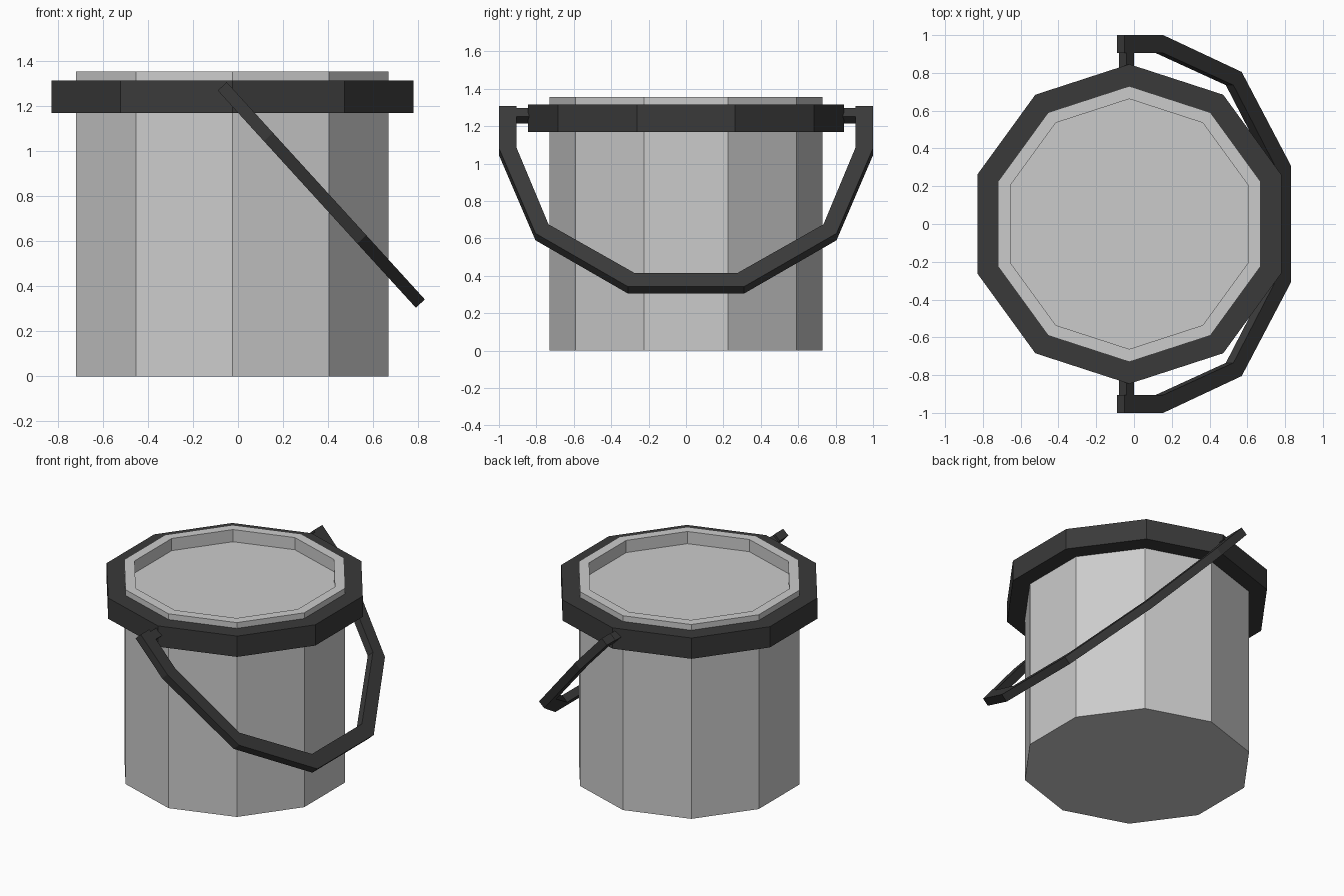
import bpy, bmesh, math
from mathutils import Vector

if "Cube" in bpy.data.objects:
    bpy.data.objects.remove(bpy.data.objects["Cube"])

CX = -0.025   # bucket axis


def material(name, v):
    m = bpy.data.materials.new(name)
    m.diffuse_color = (v, v, v, 1)
    m.use_nodes = True
    m.node_tree.nodes["Principled BSDF"].inputs["Base Color"].default_value = m.diffuse_color
    return m


metal = material("light grey metal", 0.6)
dark = material("dark grey", 0.042)


def finish(name, bm, mat):
    bmesh.ops.recalc_face_normals(bm, faces=bm.faces)
    me = bpy.data.meshes.new(name)
    bm.to_mesh(me)
    bm.free()
    me.materials.append(mat)
    ob = bpy.data.objects.new(name, me)
    bpy.context.collection.objects.link(ob)
    return ob


def lathe(name, profile, mat, closed):
    """Ten-sided revolve of (radius, z) points; capped ends if not closed."""
    bm = bmesh.new()
    rings = []
    for r, z in profile:
        rings.append([bm.verts.new((CX + r * math.sin(math.tau * k / 10),
                                    r * math.cos(math.tau * k / 10), z))
                      for k in range(10)])
    pairs = list(zip(rings, rings[1:]))
    if closed:
        pairs.append((rings[-1], rings[0]))
    for a, b in pairs:
        for k in range(10):
            j = (k + 1) % 10
            bm.faces.new((a[k], a[j], b[j], b[k]))
    if not closed:
        bm.faces.new(rings[0])
        bm.faces.new(rings[-1])
    return finish(name, bm, mat)


# Bucket with recessed top, and the collar around it
lathe("bucket", [(0.73, 0), (0.73, 1.355), (0.662, 1.355), (0.662, 1.27)], metal, False)
lathe("collar", [(0.725, 1.17), (0.846, 1.17), (0.846, 1.315), (0.725, 1.315)], dark, True)

# Handle: flat band in a tilted plane, s measured down the slope
START = Vector((-0.09, 0, 1.27))
DOWN = Vector((0.674, 0, -0.739))
THICK = Vector((0.04, 0, 0.037))


def slab(bm, quad):
    lo = [bm.verts.new(START + DOWN * s + Vector((0, y, 0))) for y, s in quad]
    hi = [bm.verts.new(v.co + THICK) for v in lo]
    bm.faces.new(lo)
    bm.faces.new(hi)
    for i in range(4):
        j = (i + 1) % 4
        bm.faces.new((lo[i], lo[j], hi[j], hi[i]))


outer = [(1.0, 0), (1.0, 0.304), (0.805, 0.92), (0.31, 1.306)]
inner = [(0.905, 0), (0.905, 0.304), (0.735, 0.855), (0.275, 1.207)]
outer += [(-y, s) for y, s in reversed(outer)]
inner += [(-y, s) for y, s in reversed(inner)]

bm = bmesh.new()
n = len(outer)
for i in range(n - 1):
    slab(bm, [outer[i], outer[i + 1], inner[i + 1], inner[i]])
# merge the segments into one band and drop the internal walls
bmesh.ops.remove_doubles(bm, verts=bm.verts, dist=0.0005)
inside = [f for f in bm.faces if all(len(e.link_faces) > 2 for e in f.edges)]
bmesh.ops.delete(bm, geom=inside, context='FACES')
finish("handle", bm, dark)

# Pivot pegs joining handle to collar
for side, label in ((1, "back"), (-1, "front")):
    bm = bmesh.new()
    slab(bm, [(side * 0.81, 0.015), (side * 0.91, 0.015),
              (side * 0.91, 0.075), (side * 0.81, 0.075)])
    finish(label + "_pivot", bm, dark)
